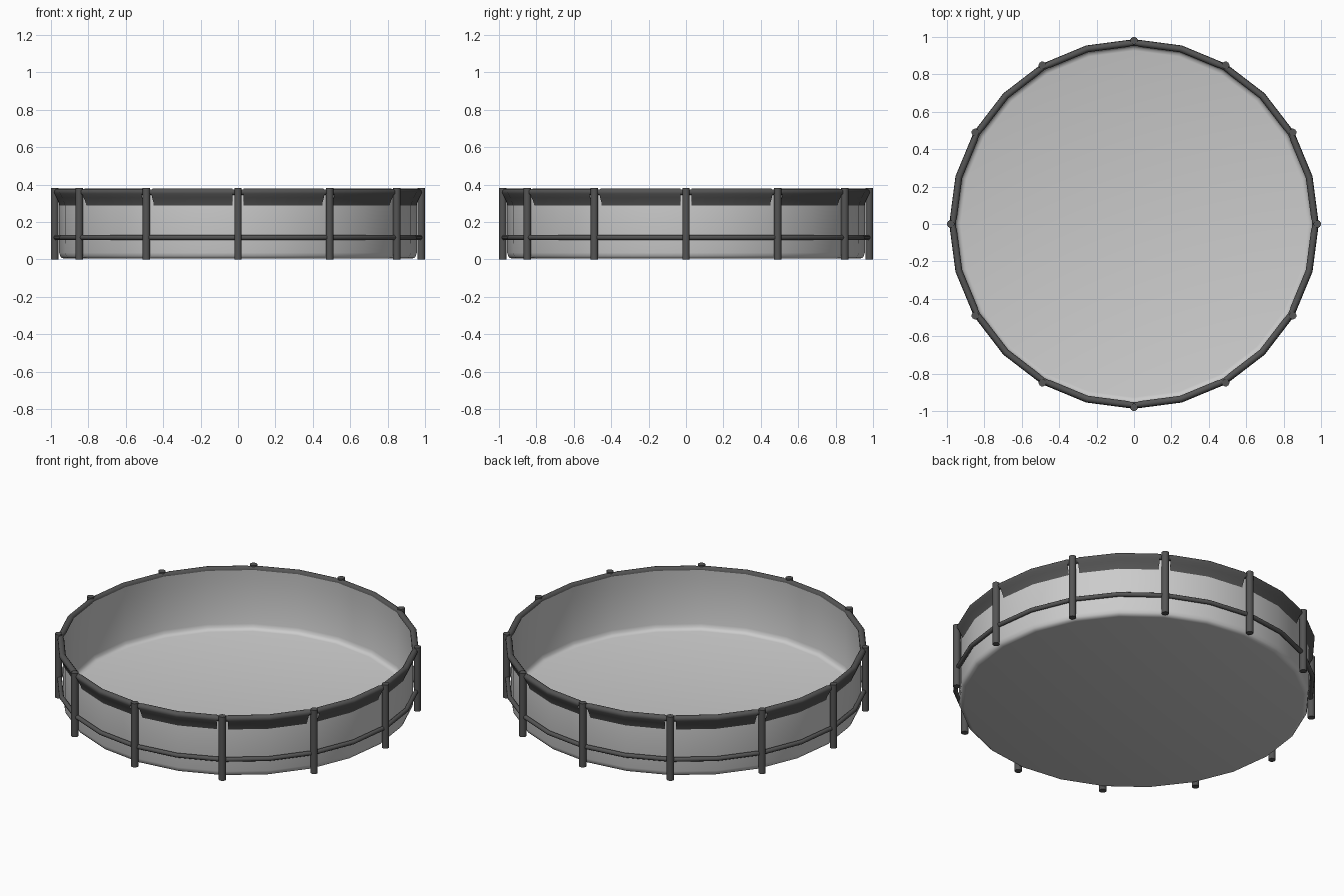
import bpy, bmesh, math
from math import radians, cos, sin

if "Cube" in bpy.data.objects:
    bpy.data.objects.remove(bpy.data.objects["Cube"])

SIDES = 24
POSTS = 12

dark = bpy.data.materials.new("dark_frame")
dark.diffuse_color = (0.09, 0.09, 0.09, 1)
dark.use_nodes = True
dark.node_tree.nodes["Principled BSDF"].inputs["Base Color"].default_value = dark.diffuse_color


def facet(deg):
    """Scale that keeps a point on the straight sides of the 24-gon."""
    step = 360 / SIDES
    return cos(radians(step / 2)) / cos(radians(deg % step - step / 2))


def sweep(name, profile, angles, closed_ring=True, closed_profile=False, mat=None, cap=False):
    """Sweep an (r, z) profile round the z axis through the given angles."""
    bm = bmesh.new()
    rows = []
    for a in angles:
        k, t = facet(a), radians(a)
        rows.append([bm.verts.new((r * k * cos(t), r * k * sin(t), z)) for r, z in profile])
    n, m = len(rows), len(profile)
    for i in range(n if closed_ring else n - 1):
        p, q = rows[i], rows[(i + 1) % n]
        for j in range(m if closed_profile else m - 1):
            bm.faces.new((p[j], q[j], q[(j + 1) % m], p[(j + 1) % m]))
    if cap:
        bm.faces.new([row[0] for row in rows][::-1])
    bmesh.ops.recalc_face_normals(bm, faces=bm.faces)
    return finish(name, bm, mat)


def finish(name, bm, mat):
    me = bpy.data.meshes.new(name)
    bm.to_mesh(me)
    bm.free()
    ob = bpy.data.objects.new(name, me)
    bpy.context.collection.objects.link(ob)
    if mat:
        me.materials.append(mat)
    bpy.ops.object.select_all(action='DESELECT')
    ob.select_set(True)
    bpy.context.view_layer.objects.active = ob
    bpy.ops.object.shade_smooth_by_angle(angle=radians(40))
    return ob


def circle(r, z, rad, n=10):
    return [(r + rad * cos(2 * math.pi * i / n), z + rad * sin(2 * math.pi * i / n)) for i in range(n)]


ring = [i * 360 / SIDES for i in range(SIDES)]

# Liner: floor, rounded bottom edge and upright wall
sweep("liner", [(0.927, 0.004), (0.942, 0.008), (0.951, 0.018), (0.956, 0.036),
                (0.957, 0.29), (0.953, 0.36)], ring, cap=True)

# Horizontal rails
sweep("top_rail", circle(0.969, 0.36, 0.016), ring, closed_profile=True, mat=dark)
sweep("lower_rail", circle(0.975, 0.117, 0.013), ring, closed_profile=True, mat=dark)

# Sleeves wrapping the top rail between posts, and the posts themselves
arc = [(0.969 + 0.018 * cos(radians(a)), 0.36 + 0.018 * sin(radians(a)))
       for a in range(180, -31, -30)]
sleeve = arc + [(0.974, 0.33), (0.963, 0.308), (0.957, 0.288)]
gap = 1.8
for i in range(POSTS):
    a = i * 360 / POSTS
    sweep(f"sleeve_{i + 1}", sleeve, [a + gap, a + 15, a + 30 - gap], closed_ring=False, mat=dark)

    bm = bmesh.new()
    bmesh.ops.create_cone(bm, cap_ends=True, segments=16, radius1=0.02, radius2=0.02, depth=0.382)
    bmesh.ops.translate(bm, verts=bm.verts,
                        vec=(0.98 * cos(radians(a)), 0.98 * sin(radians(a)), 0.191))
    finish(f"post_{i + 1}", bm, dark)
